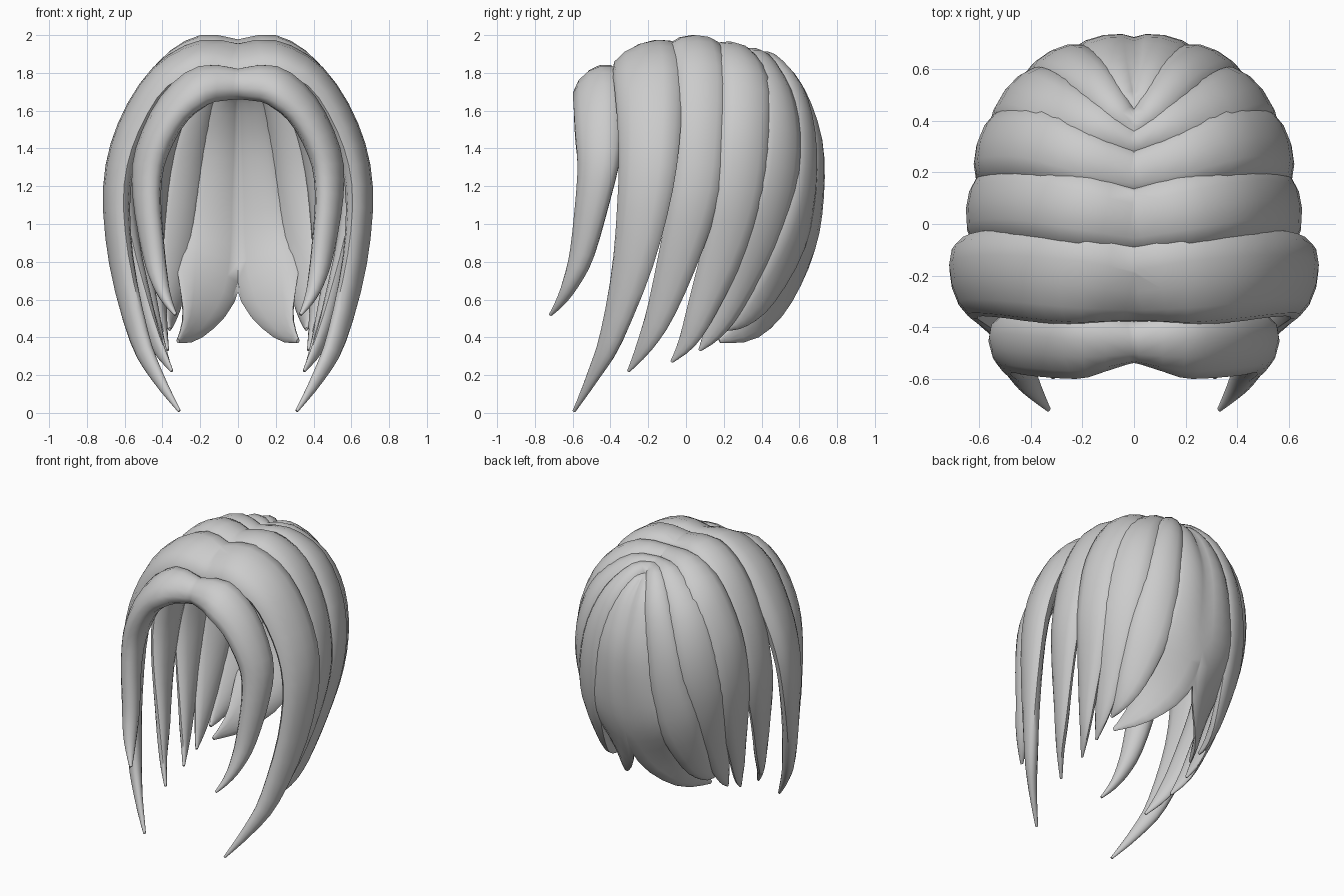
import bpy, bmesh, math
from mathutils import Vector

if "Cube" in bpy.data.objects:
    bpy.data.objects.remove(bpy.data.objects["Cube"])

SIDES, STEPS = 12, 3
THICK = [.065, .08, .075, .07, .06, .05, .04, .025, .008]


def smooth_path(st):
    """Catmull-Rom through stations (x, y, z, half width, half thickness)."""
    out = []
    n = len(st)
    for i in range(n - 1):
        p0, p1, p2, p3 = st[max(i - 1, 0)], st[i], st[i + 1], st[min(i + 2, n - 1)]
        for k in range(STEPS):
            t = k / STEPS
            out.append([0.5 * (2 * b + (c - a) * t + (2 * a - 5 * b + 4 * c - d) * t * t
                               + (3 * b - a - 3 * c + d) * t ** 3)
                        for a, b, c, d in zip(p0, p1, p2, p3)])
    out.append(list(st[-1]))
    return out


def lock(name, root_cy, cy, stations, fat=1.0):
    """Tapered lock whose outer ridge follows the stations, mirrored over the parting.
    root_cy / cy: y of the head centre the lock faces away from, at the root and lower down."""
    st = smooth_path([(*s, t * fat) for s, t in zip(stations, THICK)])
    pts = [Vector(s[:3]) for s in st]
    bm = bmesh.new()
    rings = []
    for i, (p, s) in enumerate(zip(pts, st)):
        tan = (pts[min(i + 1, len(pts) - 1)] - pts[max(i - 1, 0)]).normalized()
        f = min(max(p.x / .5, 0), 1)
        nor = Vector((p.x, p.y - (root_cy + (cy - root_cy) * f), max(p.z - 1.1, 0)))
        nor = (nor - tan * nor.dot(tan)).normalized()
        side = tan.cross(nor)
        ring = []
        for k in range(SIDES):
            a = 2 * math.pi * k / SIDES
            ring.append(bm.verts.new(p + side * s[3] * math.cos(a)
                                     + nor * s[4] * (math.sin(a) - 1)))
        rings.append(ring)
    for a, b in zip(rings, rings[1:]):
        for k in range(SIDES):
            j = (k + 1) % SIDES
            bm.faces.new((a[k], a[j], b[j], b[k]))
    bm.faces.new(rings[-1])
    bmesh.ops.recalc_face_normals(bm, faces=bm.faces)
    # trim at the parting
    bmesh.ops.bisect_plane(bm, geom=bm.verts[:] + bm.edges[:] + bm.faces[:], dist=1e-5,
                           plane_co=(0, 0, 0), plane_no=(1, 0, 0), clear_inner=True)
    me = bpy.data.meshes.new(name)
    bm.to_mesh(me)
    bm.free()
    ob = bpy.data.objects.new(name, me)
    bpy.context.collection.objects.link(ob)
    m = ob.modifiers.new("Mirror", 'MIRROR')
    m.use_clip = True
    bpy.ops.object.select_all(action='DESELECT')
    ob.select_set(True)
    bpy.context.view_layer.objects.active = ob
    bpy.ops.object.shade_smooth_by_angle(angle=math.radians(50))
    return ob


# Front fringe
lock("fringe_lock", .1, -.27, [
    (-.05, -.50, 1.79, .08), (.2, -.515, 1.81, .14), (.40, -.50, 1.66, .14),
    (.53, -.49, 1.4, .125), (.545, -.52, 1.15, .10), (.495, -.58, .85, .07),
    (.445, -.64, .69, .045), (.39, -.685, .59, .025), (.335, -.725, .52, .008)], 1.15)
# Long front side lock
lock("long_front_lock", .12, -.06, [
    (-.05, -.27, 1.91, .16), (.2, -.24, 1.955, .19), (.45, -.215, 1.82, .185),
    (.63, -.21, 1.53, .17), (.705, -.23, 1.2, .15), (.67, -.30, .8, .115),
    (.56, -.42, .4, .07), (.45, -.51, .2, .04), (.315, -.6, .01, .008)], 1.12)
# Side locks
lock("side_lock_front", .05, 0, [
    (-.05, 0, 1.965, .125), (.2, .05, 2.0, .145), (.43, .09, 1.85, .15),
    (.59, .09, 1.55, .145), (.65, .06, 1.2, .135), (.62, -.02, .9, .115),
    (.53, -.14, .55, .08), (.45, -.23, .36, .05), (.355, -.31, .22, .008)])
lock("side_lock_back", .1, .12, [
    (-.05, .19, 1.945, .09), (.2, .26, 1.96, .12), (.42, .33, 1.81, .145),
    (.57, .33, 1.52, .145), (.61, .3, 1.2, .14), (.58, .22, .9, .12),
    (.5, .08, .55, .08), (.44, 0, .38, .05), (.375, -.08, .27, .008)])
# Back locks fanning from the crown
lock("rear_side_lock", .1, .1, [
    (-.03, .31, 1.92, .06), (.15, .40, 1.92, .1), (.35, .49, 1.75, .13),
    (.46, .53, 1.5, .145), (.51, .50, 1.2, .145), (.51, .4, .9, .125),
    (.46, .24, .58, .085), (.42, .14, .42, .05), (.38, .07, .33, .008)])
lock("rear_lock", 0, 0, [
    (-.01, .37, 1.91, .05), (.08, .47, 1.90, .08), (.19, .60, 1.75, .10),
    (.28, .665, 1.5, .12), (.33, .665, 1.2, .13), (.37, .59, .9, .135),
    (.39, .43, .62, .1), (.39, .3, .49, .055), (.37, .21, .44, .01)])
lock("nape_lock", 0, 0, [
    (.0, .40, 1.88, .04), (.04, .51, 1.85, .07), (.08, .63, 1.71, .10),
    (.105, .72, 1.45, .13), (.125, .725, 1.15, .15), (.15, .67, .88, .18),
    (.19, .53, .65, .18), (.26, .36, .47, .1), (.325, .18, .38, .012)])
